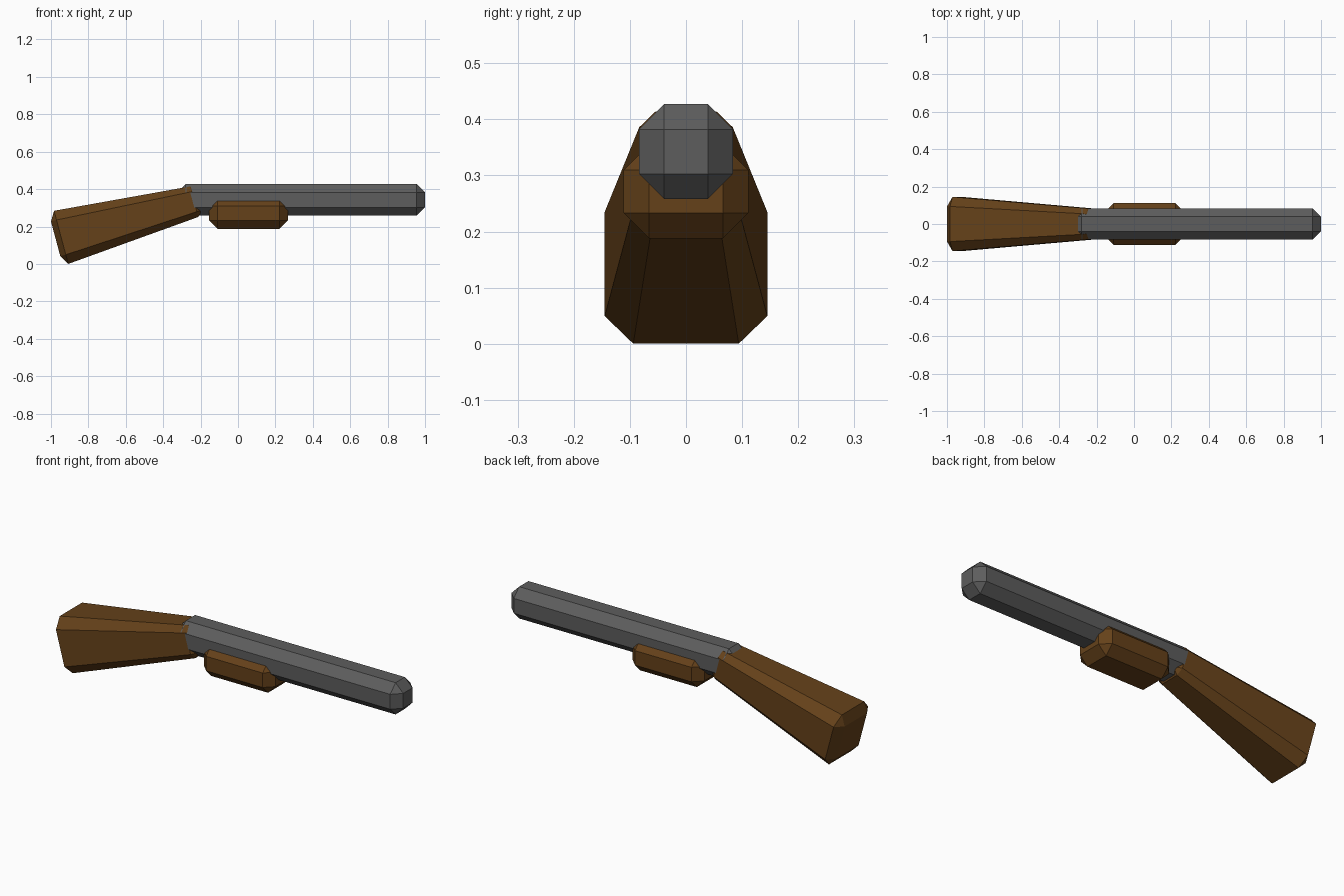
import bpy, bmesh
from math import radians
from mathutils import Matrix, Vector

if "Cube" in bpy.data.objects:
    bpy.data.objects.remove(bpy.data.objects["Cube"])


def material(name, rgb):
    m = bpy.data.materials.new(name)
    m.diffuse_color = (*rgb, 1)
    m.use_nodes = True
    m.node_tree.nodes["Principled BSDF"].inputs["Base Color"].default_value = m.diffuse_color
    return m


def chamfered_box(name, lo, hi, bevel, mat, shape=None):
    lo, hi = Vector(lo), Vector(hi)
    bm = bmesh.new()
    bmesh.ops.create_cube(bm, size=1)
    for v in bm.verts:
        v.co = (lo + hi) / 2 + v.co * (hi - lo)
    bmesh.ops.bevel(bm, geom=bm.edges[:], offset=bevel, segments=1,
                    profile=0.5, affect='EDGES')
    if shape:
        for v in bm.verts:
            v.co = shape(v.co)
    bmesh.ops.recalc_face_normals(bm, faces=bm.faces[:])
    me = bpy.data.meshes.new(name)
    bm.to_mesh(me)
    bm.free()
    me.materials.append(mat)
    ob = bpy.data.objects.new(name, me)
    bpy.context.collection.objects.link(ob)
    return ob


steel = material("dark_steel", (0.11, 0.11, 0.11))
wood = material("brown_wood", (0.13, 0.053, 0.01))

# Barrel and fore grip
chamfered_box("barrel", (-0.325, -0.084, 0.258), (1.0, 0.084, 0.427), 0.045, steel)
chamfered_box("fore_grip", (-0.155, -0.111, 0.188), (0.268, 0.111, 0.355), 0.045, wood)

# Stock: tapers toward the barrel and droops 15 degrees
tilt = Matrix.Rotation(radians(-15), 3, 'Y')
butt = Vector((-0.946, 0, 0.142))


def stock_shape(co):
    u = (co.x - 0.05) * 0.6
    s = 1 - 0.577 * max(0, min(u, 0.737))
    return butt + tilt @ Vector((u, co.y * s, co.z * s))


chamfered_box("stock", (0, -0.145, -0.147), (0.737 / 0.6 + 0.1, 0.145, 0.147),
              0.051, wood, stock_shape)
